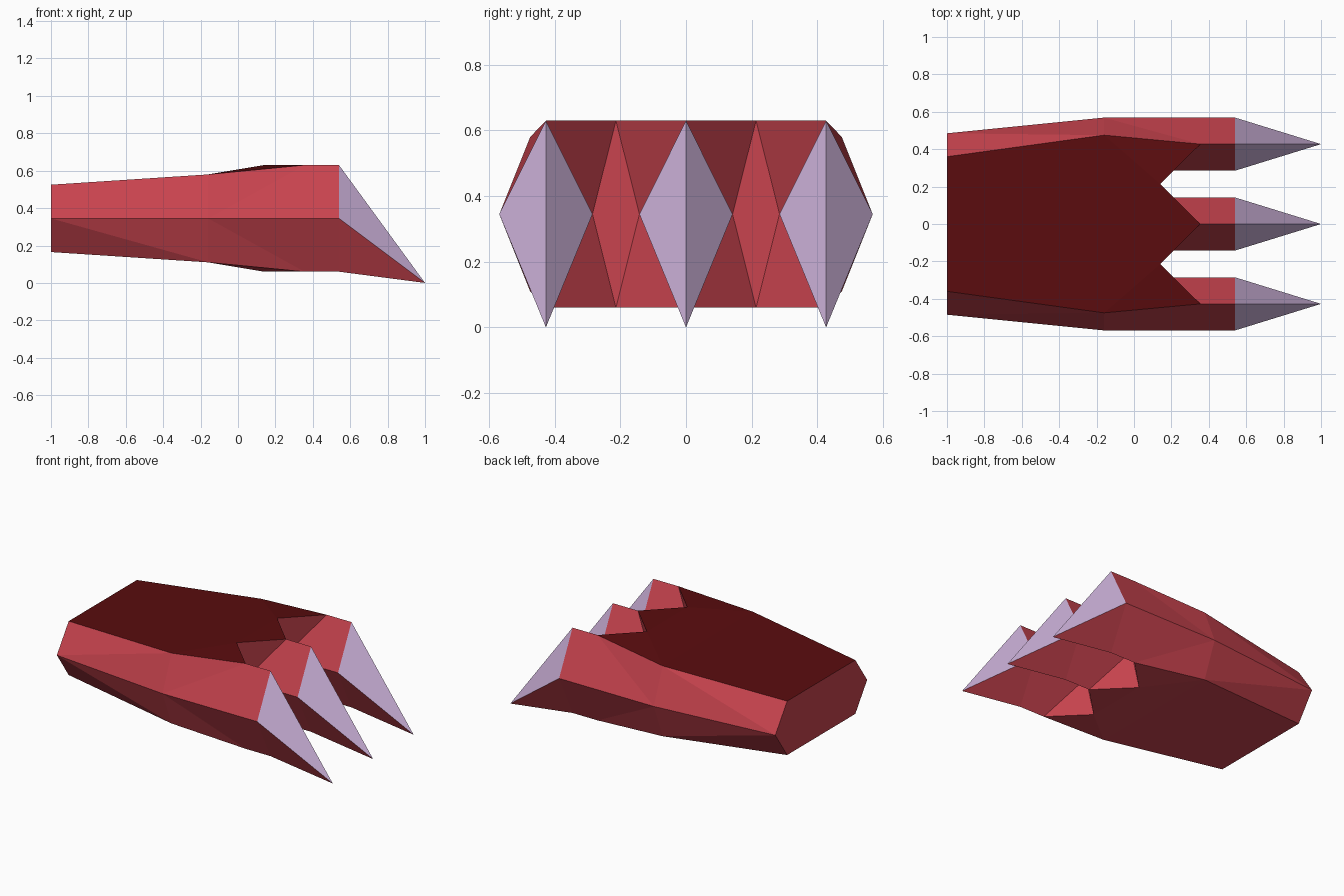
import bpy, bmesh
from mathutils import Vector

if "Cube" in bpy.data.objects:
    bpy.data.objects.remove(bpy.data.objects["Cube"])


def material(name, hex_rgb):
    srgb = [int(hex_rgb[i:i + 2], 16) / 255 for i in (0, 2, 4)]
    lin = [c / 12.92 if c <= 0.04045 else ((c + 0.055) / 1.055) ** 2.4 for c in srgb]
    m = bpy.data.materials.new(name)
    m.diffuse_color = (*lin, 1)
    m.use_nodes = True
    m.node_tree.nodes["Principled BSDF"].inputs["Base Color"].default_value = m.diffuse_color
    return m


MID = 0.345                       # height of the widest line; body mirrors about it
HALF = 0.285                      # half height at the fingers
WIDE = 0.142                      # half width of one finger
CENTRES = (-0.427, 0.0, 0.427)    # finger centre lines
BACK, KNUCKLE, WEB, RIDGE, NAIL, TIP = -1.0, -0.16, 0.14, 0.355, 0.54, 1.0

bm = bmesh.new()


def face(*pts):
    bm.faces.new([bm.verts.new(p) for p in pts])


# back of the wrist: hexagonal cap
face((BACK, -0.485, MID), (BACK, -0.36, MID + 0.18), (BACK, 0.36, MID + 0.18),
     (BACK, 0.485, MID), (BACK, 0.36, MID - 0.18), (BACK, -0.36, MID - 0.18))

# webs between the fingers: flat diamonds
for y in (-0.2135, 0.2135):
    face((WEB, y, MID + HALF), (WEB, y + 0.0715, MID),
         (WEB, y, MID - HALF), (WEB, y - 0.0715, MID))

for s in (1, -1):                 # upper and lower halves
    top = MID + s * HALF
    wrist, knuckle = MID + s * 0.18, MID + s * 0.235

    # palm
    face((BACK, -0.36, wrist), (BACK, 0.36, wrist),
         (KNUCKLE, 0.475, knuckle), (KNUCKLE, -0.475, knuckle))
    face((KNUCKLE, -0.475, knuckle), (KNUCKLE, 0.475, knuckle),
         (WEB, 0.2135, top), (WEB, -0.2135, top))
    face((WEB, -0.2135, top), (WEB, 0.2135, top), (RIDGE, 0, top))

    for m in (1, -1):             # left and right sides
        outer = m * CENTRES[2]
        k, kw = (KNUCKLE, m * 0.475, knuckle), (KNUCKLE, m * 0.569, MID)
        b, bw = (BACK, m * 0.36, wrist), (BACK, m * 0.485, MID)
        r = (RIDGE, outer, top)
        face(k, r, (WEB, m * 0.2135, top))
        face(b, bw, k)
        face(bw, kw, k)
        face(k, kw, r)
        face(kw, (NAIL, m * 0.569, MID), r)
        face(r, (NAIL, m * 0.569, MID), (NAIL, outer, top))

    # fingers and claws
    for c in CENTRES:
        for m in (1, -1):
            side = c + m * WIDE
            if abs(side) < 0.5:   # inner finger walls
                face((RIDGE, c, top), (WEB, (0.2135 if side > 0 else -0.2135), top),
                     (WEB, side, MID))
                face((RIDGE, c, top), (WEB, side, MID),
                     (NAIL, side, MID), (NAIL, c, top))
            face((NAIL, c, top), (NAIL, side, MID), (TIP, c, 0))

bmesh.ops.remove_doubles(bm, verts=bm.verts, dist=0.003)
bmesh.ops.recalc_face_normals(bm, faces=bm.faces)
bm.normal_update()

# colours by direction and position
for f in bm.faces:
    centre = f.calc_center_median()
    if centre.x > NAIL + 0.05 and f.normal.z > 0.05:
        f.material_index = 2      # claw plates
    elif f.normal.z > 0.9 and centre.x < RIDGE:
        f.material_index = 1      # back of the paw

me = bpy.data.meshes.new("clawed_paw")
bm.to_mesh(me)
bm.free()
for mat in (material("red hide", "C8434E"), material("dark red back", "5A0C0E"),
            material("lavender claw", "CBB0D8")):
    me.materials.append(mat)
bpy.context.collection.objects.link(bpy.data.objects.new("clawed_paw", me))
